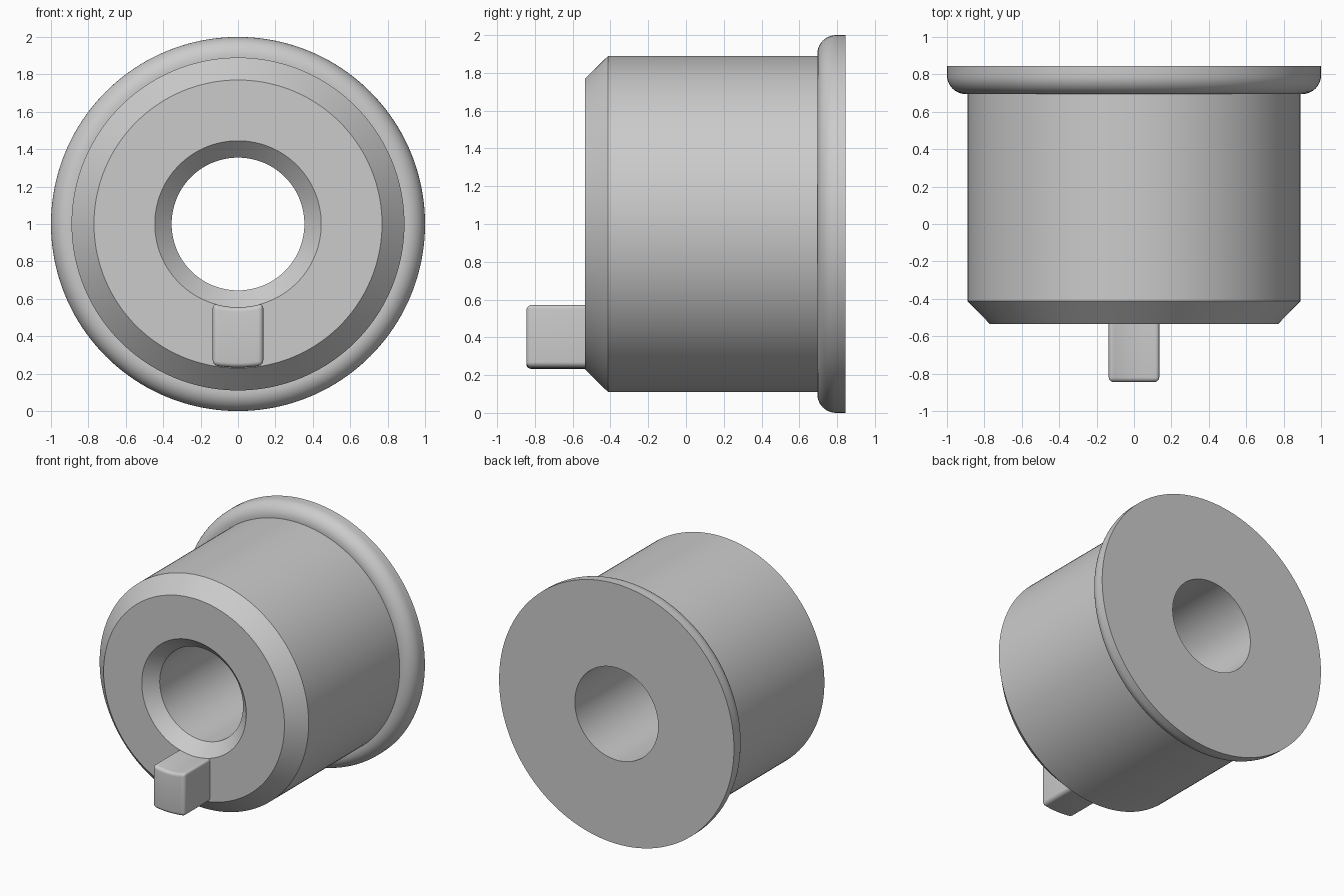
import bpy, bmesh, math
from mathutils import Vector, Matrix

if "Cube" in bpy.data.objects:
    bpy.data.objects.remove(bpy.data.objects["Cube"])

SEGMENTS = 160


def finish(bm, name, angle=30):
    bmesh.ops.recalc_face_normals(bm, faces=bm.faces)
    mesh = bpy.data.meshes.new(name)
    bm.to_mesh(mesh)
    bm.free()
    obj = bpy.data.objects.new(name, mesh)
    bpy.context.collection.objects.link(obj)
    bpy.ops.object.select_all(action='DESELECT')
    obj.select_set(True)
    bpy.context.view_layer.objects.active = obj
    bpy.ops.object.shade_smooth_by_angle(angle=math.radians(angle))
    return obj


# Bushing: closed (radius, y) profile revolved about the y axis at z = 1
fillet = 0.1
rim = [(1 - fillet + fillet * math.sin(a), 0.695 + fillet - fillet * math.cos(a))
       for a in (math.pi / 2 * i / 10 for i in range(11))]
profile = [(0.355, -0.445), (0.445, -0.535), (0.77, -0.535), (0.89, -0.412),
           (0.89, 0.695)] + rim + [(1.0, 0.845), (0.355, 0.845)]

bm = bmesh.new()
verts = [bm.verts.new((r, y, 1)) for r, y in profile]
edges = [bm.edges.new((v, verts[(i + 1) % len(verts)])) for i, v in enumerate(verts)]
bmesh.ops.spin(bm, geom=verts + edges, cent=(0, 0, 1), axis=(0, 1, 0),
               angle=2 * math.pi, steps=SEGMENTS)
bmesh.ops.remove_doubles(bm, verts=bm.verts, dist=1e-4)
finish(bm, "flanged_bushing")

# Locating key: straight sides, ends curved concentrically with the bore
half, steps = 0.135, 8
xs = [half * (2 * i / steps - 1) for i in range(steps + 1)]
outline = [(x, 1 - math.sqrt(0.767 ** 2 - x * x)) for x in xs]
outline += [(x, 1 - math.sqrt(0.445 ** 2 - x * x)) for x in reversed(xs)]

bm = bmesh.new()
front = bm.faces.new([bm.verts.new((x, -0.845, z)) for x, z in outline])
new = bmesh.ops.extrude_face_region(bm, geom=[front], use_keep_orig=True)["geom"]
bmesh.ops.translate(bm, vec=(0, 0.32, 0),
                    verts=[g for g in new if isinstance(g, bmesh.types.BMVert)])
bmesh.ops.recalc_face_normals(bm, faces=bm.faces)
# Round every sharp edge except those buried in the bushing
sharp = [e for e in bm.edges if e.calc_face_angle(0) > 0.8
         and min(v.co.y for v in e.verts) < -0.8]
bmesh.ops.bevel(bm, geom=sharp, offset=0.025, offset_type='OFFSET',
                segments=5, profile=0.5, affect='EDGES')
finish(bm, "locating_key", 40)
